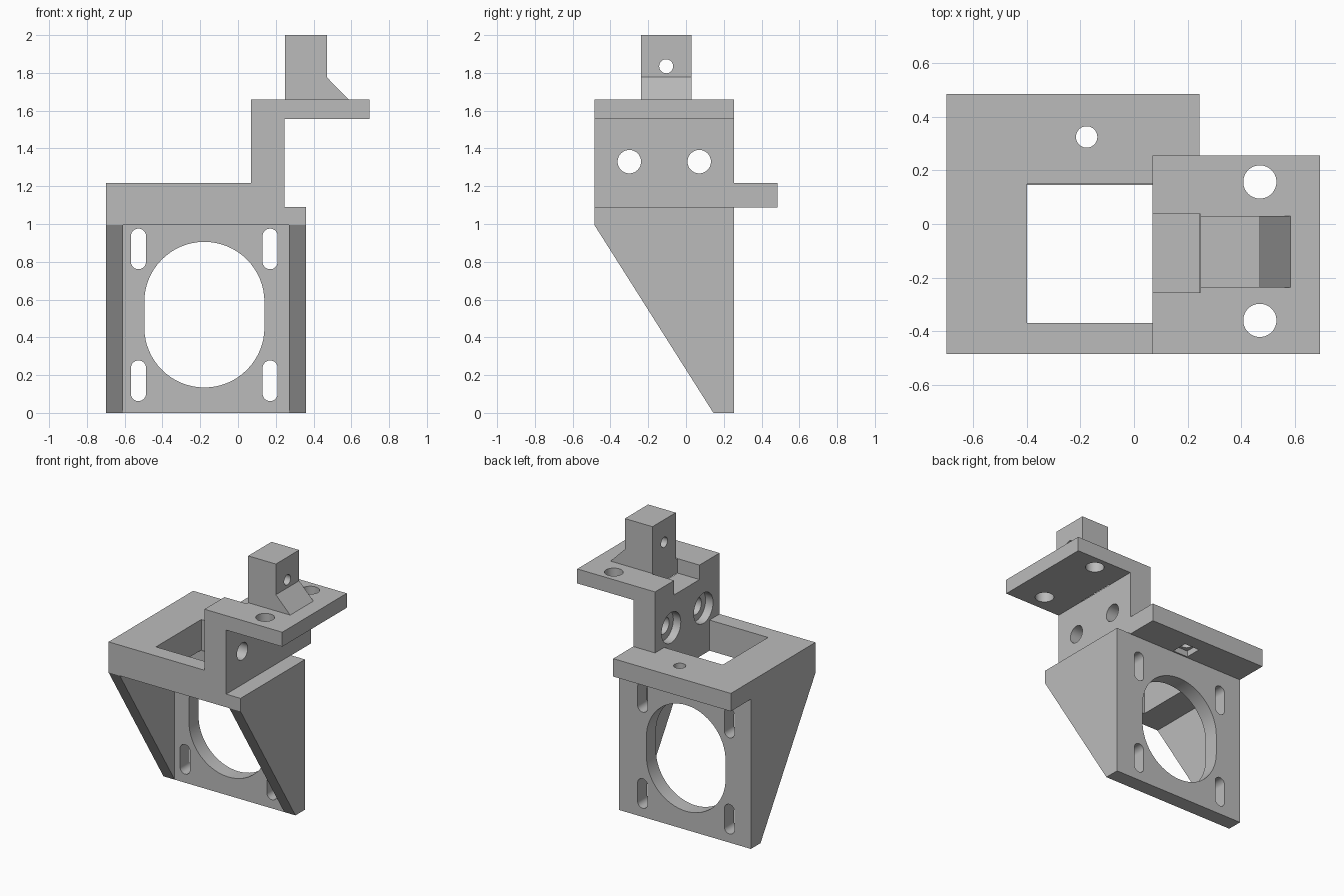
import bpy
import bmesh
from math import cos, sin, pi
from mathutils import Vector

default = bpy.data.objects.get("Cube")
if default:
    bpy.data.objects.remove(default, do_unlink=True)

grey = bpy.data.materials.new("plain grey")
grey.use_nodes = True
colour = (0.5, 0.5, 0.5, 1)
grey.diffuse_color = colour
grey.node_tree.nodes["Principled BSDF"].inputs["Base Color"].default_value = colour

# Maps profile (u, v) and depth w onto the model for each extrusion axis
AXES = {
    "x": lambda u, v, w: Vector((w, u, v)),
    "y": lambda u, v, w: Vector((u, w, v)),
    "z": lambda u, v, w: Vector((u, v, w)),
}


def extrude(name, axis, profile, start, end):
    """Solid made by extruding a flat profile along an axis."""
    place = AXES[axis]
    bm = bmesh.new()
    face = bm.faces.new([bm.verts.new(place(u, v, start)) for u, v in profile])
    extruded = bmesh.ops.extrude_face_region(bm, geom=[face])
    moved = [g for g in extruded["geom"] if isinstance(g, bmesh.types.BMVert)]
    bmesh.ops.translate(bm, verts=moved, vec=place(0, 0, end - start))
    bmesh.ops.recalc_face_normals(bm, faces=bm.faces)
    mesh = bpy.data.meshes.new(name)
    bm.to_mesh(mesh)
    bm.free()
    mesh.materials.append(grey)
    obj = bpy.data.objects.new(name, mesh)
    bpy.context.collection.objects.link(obj)
    return obj


def rect(u0, u1, v0, v1):
    return [(u0, v0), (u1, v0), (u1, v1), (u0, v1)]


def stadium(u, v, radius, stretch=0.0, steps=32):
    """Round outline, optionally stretched upright into a slot."""
    points = []
    for side in (0, 1):
        shift = stretch / 2 * (1 - 2 * side)
        for i in range(steps + 1):
            if stretch == 0 and i == steps:
                continue
            a = pi * (side + i / steps)
            points.append((u + radius * cos(a), v + shift + radius * sin(a)))
    return points


def cut(target, axis, profile, start, end):
    """Cut an extruded profile out of a part."""
    cutter = extrude("cutter", axis, profile, start, end)
    cutter.hide_render = True
    mod = target.modifiers.new("cut", "BOOLEAN")
    mod.operation = "DIFFERENCE"
    mod.solver = "EXACT"
    mod.object = cutter
    bpy.ops.object.select_all(action="DESELECT")
    bpy.context.view_layer.objects.active = target
    target.select_set(True)
    bpy.ops.object.modifier_apply(modifier=mod.name)
    bpy.data.objects.remove(cutter, do_unlink=True)


LEFT, RIGHT = 0.36, -0.70
FRONT, BACK = -0.485, 0.255
SLAB = 0.995
WALL = 0.145

# Upright motor plate with a large opening and four slots
motor_plate = extrude("motor_plate", "y", rect(RIGHT + 0.09, LEFT - 0.09, 0, SLAB), WALL, BACK)
cut(motor_plate, "y", stadium(-0.178, 0.52, 0.318, 0.135), 0, 0.4)
for x in (-0.527, 0.17):
    for z in (0.17, 0.868):
        cut(motor_plate, "y", stadium(x, z, 0.04, 0.135), 0, 0.4)

# Sloped side gussets
gusset = [(WALL, 0), (BACK, 0), (BACK, SLAB), (FRONT, SLAB)]
right_gusset = extrude("right_gusset", "x", gusset, RIGHT, RIGHT + 0.09)
left_gusset = extrude("left_gusset", "x", gusset, LEFT - 0.09, LEFT)

# Top slab with rear overhang, square window and a bolt hole with nut pocket
slab_side = [(FRONT, SLAB), (BACK, SLAB), (BACK, 1.087), (0.485, 1.087),
             (0.485, 1.217), (FRONT, 1.217)]
top_slab = extrude("top_slab", "x", slab_side, RIGHT, 0.07)
cut(top_slab, "z", rect(-0.40, 0.2, -0.37, 0.15), 0.8, 1.4)
cut(top_slab, "z", stadium(-0.177, 0.325, 0.04), 0.9, 1.4)
cut(top_slab, "z", rect(-0.237, -0.117, 0.265, 0.385), 1.0, 1.13)
overhang_end = extrude("overhang_end", "x", rect(BACK, 0.485, 1.087, 1.217), 0.07, 0.245)

# Stepped arm carrying the shelf, extruded from its side outline
arm_outline = [(0.07, SLAB), (LEFT, SLAB), (LEFT, 1.09), (0.245, 1.09),
               (0.245, 1.555), (0.695, 1.555), (0.695, 1.66), (0.07, 1.66)]
arm = extrude("arm_and_shelf", "y", arm_outline, FRONT, BACK)
for y in (-0.30, 0.07):
    cut(arm, "x", stadium(y, 1.33, 0.062), 0, 0.4)
    cut(arm, "x", stadium(y, 1.33, 0.11), 0, 0.13)
for y in (-0.36, 0.157):
    cut(arm, "z", stadium(0.47, y, 0.062), 1.4, 1.8)
cut(arm, "z", rect(0, 0.248, -0.255, 0.037), 1.555, 1.8)

# Post with a sloped foot and a cross hole
post_outline = [(0.248, 1.66), (0.585, 1.66), (0.47, 1.777), (0.47, 2.0), (0.248, 2.0)]
post = extrude("post", "y", post_outline, -0.237, 0.03)
cut(post, "x", stadium(-0.105, 1.835, 0.037), 0, 0.8)

# Smooth the round walls, keep the corners crisp
for part in (motor_plate, top_slab, arm, post):
    bpy.ops.object.select_all(action="DESELECT")
    bpy.context.view_layer.objects.active = part
    part.select_set(True)
    bpy.ops.object.shade_smooth_by_angle()
